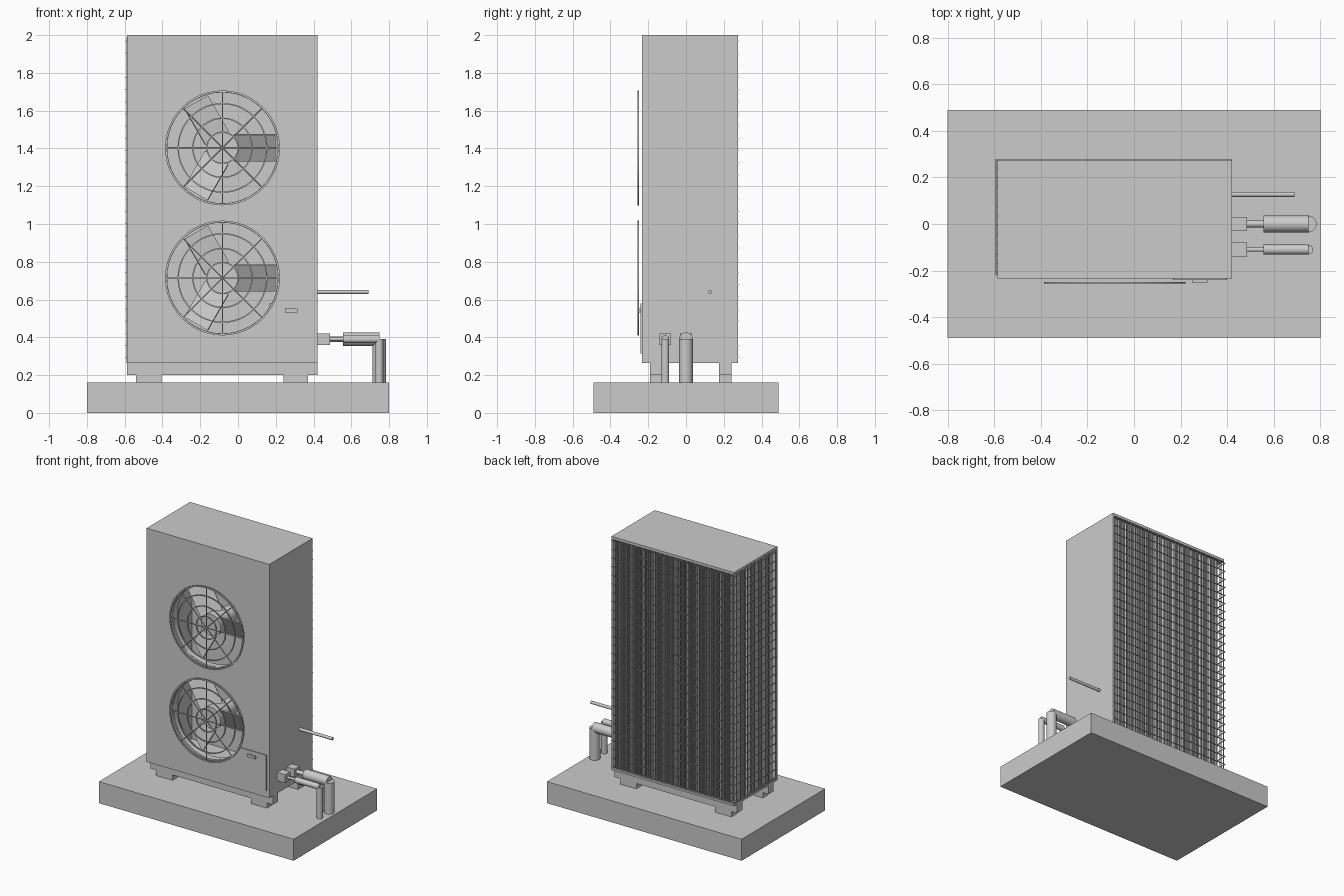
import bpy, bmesh, math
from mathutils import Matrix, Vector

if "Cube" in bpy.data.objects:
    bpy.data.objects.remove(bpy.data.objects["Cube"])


def finish(name, bm, smooth=False):
    me = bpy.data.meshes.new(name)
    bm.to_mesh(me)
    bm.free()
    ob = bpy.data.objects.new(name, me)
    bpy.context.collection.objects.link(ob)
    if smooth:
        bpy.ops.object.select_all(action='DESELECT')
        bpy.context.view_layer.objects.active = ob
        ob.select_set(True)
        bpy.ops.object.shade_smooth_by_angle(angle=math.radians(40))
    return ob


def add_box(bm, x, y, z, m=Matrix()):
    c = Vector(((x[0] + x[1]) / 2, (y[0] + y[1]) / 2, (z[0] + z[1]) / 2))
    s = (x[1] - x[0], y[1] - y[0], z[1] - z[0])
    bmesh.ops.create_cube(bm, size=1, matrix=m @ Matrix.Translation(c) @ Matrix.Diagonal((*s, 1)))


def add_rod(bm, a, b, r, n=24):
    a, b = Vector(a), Vector(b)
    rot = (b - a).to_track_quat('Z', 'Y').to_matrix().to_4x4()
    bmesh.ops.create_cone(bm, cap_ends=True, segments=n, radius1=r, radius2=r,
                          depth=(b - a).length, matrix=Matrix.Translation((a + b) / 2) @ rot)


def add_ring(bm, c, ro, ri, y0, y1, n=48):
    # rectangular-section ring around the y axis
    loops = []
    for i in range(n):
        t = 2 * math.pi * i / n
        loops.append([bm.verts.new((c[0] + r * math.cos(t), y, c[1] + r * math.sin(t)))
                      for r, y in ((ro, y0), (ro, y1), (ri, y1), (ri, y0))])
    for i in range(n):
        p, q = loops[i], loops[(i + 1) % n]
        for k in range(4):
            bm.faces.new((p[k], p[(k + 1) % 4], q[(k + 1) % 4], q[k]))
    bmesh.ops.recalc_face_normals(bm, faces=bm.faces[:])


def box(name, *boxes):
    bm = bmesh.new()
    for b in boxes:
        add_box(bm, *b)
    return finish(name, bm)


def rods(name, *items):
    bm = bmesh.new()
    for i in items:
        add_rod(bm, *i)
    return finish(name, bm, True)


L, R, F, B = -0.587, 0.42, -0.233, 0.275    # cabinet extents
Z0, Z1 = 0.265, 2.0
FANS = {"upper": (-0.082, 1.403), "lower": (-0.082, 0.714)}

# slab, rails and feet
box("concrete_pad", ((-0.8, 0.8), (-0.49, 0.49), (0, 0.16)))
for side, ys in (("front", (-0.19, -0.13)), ("rear", (0.175, 0.24))):
    box(side + "_rail", ((L, R), ys, (0.2, Z0)))
    box(side + "_feet", *[(xs, ys, (0.16, 0.2)) for xs in ((-0.54, -0.405), (0.24, 0.37))])

# cabinet panels
box("base_pan", ((L, R), (F, B), (Z0, Z0 + 0.015)))
box("top_cover", ((L, R), (F, B), (Z1 - 0.02, Z1)))
box("right_panel", ((R - 0.012, R), (F, B), (Z0 + 0.015, Z1 - 0.02)))
front = box("front_panel", ((L, R - 0.012), (F, F + 0.012), (Z0 + 0.015, Z1 - 0.02)))

# fan openings
cut = rods("fan_opening_cutter", *[((x, -0.4, z), (x, 0, z), 0.295, 48) for x, z in FANS.values()])
mod = front.modifiers.new("openings", 'BOOLEAN')
mod.object, mod.solver = cut, 'EXACT'
bpy.ops.object.select_all(action='DESELECT')
bpy.context.view_layer.objects.active = front
front.select_set(True)
bpy.ops.object.modifier_apply(modifier=mod.name)
bpy.data.objects.remove(cut)

for tag, (x, z) in FANS.items():
    # shroud around the opening
    bm = bmesh.new()
    add_ring(bm, (x, z), 0.302, 0.293, F + 0.012, F + 0.06)
    finish(tag + "_fan_shroud", bm, True)
    # wire guard: concentric rings and eight spokes
    bm = bmesh.new()
    for r in (0.304, 0.238, 0.16, 0.086):
        w = 0.01 if r > 0.3 else 0.007
        add_ring(bm, (x, z), r, r - w, -0.256, -0.249)
    for k in range(4):
        t = math.pi * k / 4
        d = Vector((math.cos(t), 0, math.sin(t))) * 0.3
        c = Vector((x, -0.2525, z))
        add_rod(bm, c - d, c + d, 0.0035, 8)
    finish(tag + "_fan_guard", bm, True)
    # hub and three pitched blades
    rods(tag + "_fan_hub", ((x, -0.2, z), (x, -0.09, z), 0.08, 32))
    rods(tag + "_fan_motor", ((x, -0.09, z), (x, 0.03, z), 0.06, 32))
    bm = bmesh.new()
    for k in range(3):
        m = (Matrix.Translation((x, -0.145, z)) @ Matrix.Rotation(-math.radians(120 * k), 4, 'Y')
             @ Matrix.Rotation(math.radians(28), 4, 'X'))
        add_box(bm, (0.06, 0.28), (-0.004, 0.004), (-0.08, 0.08), m)
    finish(tag + "_fan_blades", bm)

# L-shaped coil: solid core with thin fins outside
CZ = (Z0 + 0.015, Z1 - 0.02)
box("coil_core", ((-0.55, R - 0.012), (0.215, 0.235), CZ), ((-0.55, -0.53), (F + 0.012, 0.215), CZ))
bm = bmesh.new()
for i in range(74):
    x = -0.545 + i * 0.0129
    add_box(bm, (x, x + 0.003), (0.235, 0.255), CZ)
for i in range(36):
    y = -0.215 + i * 0.0125
    add_box(bm, (-0.57, -0.55), (y, y + 0.003), CZ)
finish("coil_fins", bm)

# wire grille over back and left
bm = bmesh.new()
w = 0.005
for i in range(27):
    z = 0.29 + i * 0.0645
    add_box(bm, (-0.595, R), (B - 0.002, B - 0.002 + w), (z, z + w))
    add_box(bm, (-0.595, -0.595 + w), (F + 0.012, B), (z, z + w))
for i in range(26):
    x = L + i * 0.04
    add_box(bm, (x, x + 0.004), (B - 0.006, B - 0.002), (Z0, Z1 - 0.01))
for i in range(12):
    y = F + 0.02 + i * 0.041
    add_box(bm, (L - 0.003, L + 0.001), (y, y + 0.004), (Z0, Z1 - 0.01))
finish("coil_grille", bm)

# service panel and handle
box("service_panel", ((0.167, 0.4), (-0.24, F), (0.315, 0.58)))
box("service_handle", ((0.25, 0.316), (-0.251, -0.24), (0.532, 0.552)))

# valves, pipes and insulation
for tag, y, r, thin in (("suction", 0.0, 0.036, 0.015), ("liquid", -0.11, 0.021, 0.009)):
    box(tag + "_valve", ((R, 0.486), (y - 0.031, y + 0.031), (0.36, 0.42)))
    rods(tag + "_pipe", ((0.486, y, 0.39), (0.56, y, 0.39), thin))
    rods(tag + "_insulation", ((0.555, y, 0.39), (0.75, y, 0.39), r),
         ((0.748, y, 0.39), (0.748, y, 0.16), r))

# cable conduit
rods("conduit", ((R, 0.127, 0.64), (0.69, 0.127, 0.64), 0.011))
